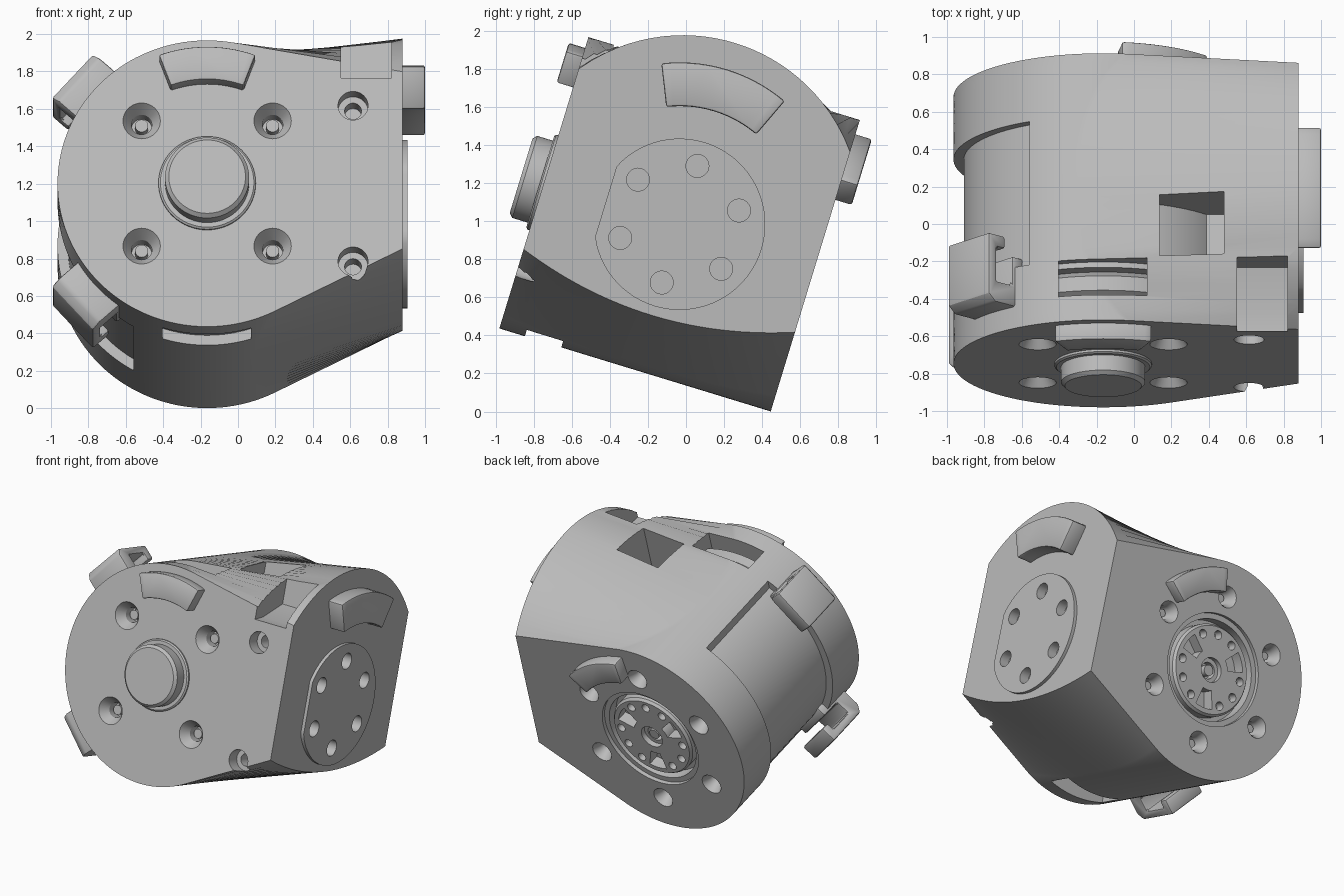
import bpy, bmesh
from math import sin, cos, pi, radians, atan2, acos, hypot, sqrt
from mathutils import Matrix

if "Cube" in bpy.data.objects:
    bpy.data.objects.remove(bpy.data.objects["Cube"], do_unlink=True)

# Housing dimensions, in the untilted frame (front at y = 0, bottom at z = 0)
R, CX, CZ = 0.80, -0.165, 0.80
DEPTH, END = 1.49, 0.88
MID = DEPTH / 2
TILT = Matrix.Translation((0, -0.98, 0.436)) @ Matrix.Rotation(radians(-17), 4, 'X')

grey = bpy.data.materials.new("light_grey")
grey.use_nodes = True
grey.diffuse_color = (0.5, 0.5, 0.5, 1)
grey.node_tree.nodes["Principled BSDF"].inputs["Base Color"].default_value = (0.5, 0.5, 0.5, 1)


def add_loft(bm, rings):
    """Closed solid through a list of matching point rings."""
    rows = [[bm.verts.new(p) for p in ring] for ring in rings]
    n = len(rows[0])
    for low, high in zip(rows, rows[1:]):
        for i in range(n):
            j = (i + 1) % n
            bm.faces.new((low[i], low[j], high[j], high[i]))
    bm.faces.new(rows[0][::-1])
    bm.faces.new(rows[-1])


def make(name, solids):
    bm = bmesh.new()
    for rings in solids:
        add_loft(bm, rings)
    bmesh.ops.recalc_face_normals(bm, faces=bm.faces)
    mesh = bpy.data.meshes.new(name)
    bm.to_mesh(mesh)
    bm.free()
    mesh.materials.append(grey)
    obj = bpy.data.objects.new(name, mesh)
    bpy.context.collection.objects.link(obj)
    obj.matrix_world = TILT
    return obj


def select(obj):
    bpy.ops.object.select_all(action='DESELECT')
    obj.select_set(True)
    bpy.context.view_layer.objects.active = obj


def cut(obj, solids):
    cutter = make("cutter", solids)
    cutter.hide_render = True
    mod = obj.modifiers.new("cut", 'BOOLEAN')
    mod.operation, mod.solver, mod.object = 'DIFFERENCE', 'EXACT', cutter
    bpy.context.view_layer.update()
    select(obj)
    bpy.ops.object.modifier_apply(modifier=mod.name)
    bpy.data.objects.remove(cutter, do_unlink=True)


def bevel(obj, width):
    mod = obj.modifiers.new("bevel", 'BEVEL')
    mod.width, mod.segments, mod.limit_method = width, 2, 'ANGLE'
    select(obj)
    bpy.ops.object.modifier_apply(modifier=mod.name)


def on_face(face, a, b, h):
    """Point at (a, b) on a housing face, raised by h."""
    return {"front": (a, -h, b), "back": (a, DEPTH + h, b), "side": (END + h, a, b)}[face]


def lathe(face, a, b, profile, n=40):
    return [[on_face(face, a + r * cos(2 * pi * i / n), b + r * sin(2 * pi * i / n), h)
             for i in range(n)] for r, h in profile]


def prism(face, outline, h0, h1):
    return [[on_face(face, a, b, h) for a, b in outline] for h in (h0, h1)]


def arc_sector(a, b, r0, r1, start, end, n=14):
    angles = [radians(start + (end - start) * i / n) for i in range(n + 1)]
    return ([(a + r1 * cos(t), b + r1 * sin(t)) for t in angles]
            + [(a + r0 * cos(t), b + r0 * sin(t)) for t in reversed(angles)])


def box(x0, x1, y0, y1, z0, z1):
    return [[(x0, y0, z), (x1, y0, z), (x1, y1, z), (x0, y1, z)] for z in (z0, z1)]


def polar(a, b, r, start, count):
    for i in range(count):
        t = radians(start) + 2 * pi * i / count
        yield a + r * cos(t), b + r * sin(t)


# Housing: round barrel blending into a flat end with curved top and bottom edges
def section(y):
    top = 0.86 + sqrt(0.935 ** 2 - (y - MID) ** 2)
    low = 0.30 + 0.135 * ((y - MID) / MID) ** 2

    def tangent(z, sign):
        dx, dz = END - CX, z - CZ
        return atan2(dz, dx) + sign * acos(R / hypot(dx, dz))
    t0, t1 = tangent(top, 1), tangent(low, -1) + 2 * pi
    n = 90
    arc = [t0 + (t1 - t0) * i / n for i in range(n + 1)]
    return ([(END, y, top)] + [(CX + R * cos(t), y, CZ + R * sin(t)) for t in arc]
            + [(END, y, low)])


housing = make("housing", [[section(DEPTH * i / 28) for i in range(29)]])

countersunk = [(0.105, 0.01), (0.1, 0), (0.055, -0.07), (0.055, -0.16)]
small_sunk = [(0.085, 0.01), (0.08, 0), (0.05, -0.06), (0.05, -0.16)]
counterbore = [(0.08, 0.02), (0.08, -0.1), (0.045, -0.1), (0.045, -0.2)]
side_holes = [lathe("side", a, b, [(0.06, 0.1), (0.06, -0.05)])
              for a, b in polar(MID, CZ, 0.32, 90, 6)]

cuts = [box(-1.3, -0.56, 0.34, 1.14, -0.2, 1.8),        # sleeve opening
        box(-0.405, 0.07, 0.14, 0.34, 1.38, 1.8),       # top slot
        box(-0.405, 0.07, 0.14, 0.34, -0.2, 0.22),      # bottom slot
        box(0.135, 0.48, 0.35, 0.68, 1.3, 2.2)]         # top pocket
# Notch in the upper front edge, with a sloping floor
cuts.append([[(x, -0.1, 1.38), (x, 0.1, 1.4), (x, 0.33, 1.48), (x, 0.33, 2.2), (x, -0.1, 2.2)]
             for x in (0.55, 0.82)])
cuts += [lathe("front", a, b, countersunk) for a, b in polar(CX, CZ, 0.495, 45, 4)]
cuts += [lathe("front", 0.615, CZ + s * 0.435, counterbore) for s in (-1, 1)]
cuts += [lathe("back", a, b, small_sunk) for a, b in polar(CX, CZ, 0.55, 30, 6)]
cuts.append(lathe("back", CX, CZ, [(0.41, 0.02), (0.41, -0.03), (0.37, -0.03), (0.37, -0.12)], 72))
cut(housing, cuts + side_holes)

# Bolt head pins in the front and back holes
make("front_bolts", [lathe("front", a, b, [(0.035, -0.17), (0.035, -0.09)], 16)
                     for a, b in polar(CX, CZ, 0.495, 45, 4)])
make("back_bolts", [lathe("back", a, b, [(0.03, -0.17), (0.03, -0.08)], 16)
                    for a, b in polar(CX, CZ, 0.55, 30, 6)])

# Inner sleeve seen through the left opening, inner ring seen through the slots
make("inner_sleeve", [lathe("back", CX, CZ, [(0.745, -1.18), (0.745, -0.33)], 96)])
make("inner_ring", [lathe("back", CX, CZ, [(0.66, -1.34), (0.72, -1.3), (0.72, -1.22), (0.66, -1.18)], 96)])

# Front boss with collar
make("front_boss", [lathe("front", CX, CZ, [(0.26, -0.05), (0.26, 0.012), (0.25, 0.02), (0.225, 0.02),
                                            (0.225, 0.105), (0.205, 0.125)], 64)])

# Output disc on the back, with hub hole, windows and bolt holes
disc = make("output_disc", [lathe("back", CX, CZ, [(0.335, -0.15), (0.335, -0.04), (0.32, -0.02)], 72)])
disc_cuts = [lathe("back", CX, CZ, [(0.09, 0.02), (0.09, -0.06), (0.06, -0.06), (0.06, -0.13)])]
for mid in (30, 150, 270):
    disc_cuts.append(prism("back", arc_sector(CX, CZ, 0.15, 0.285, mid - 15, mid + 15, 6), 0.02, -0.11))
    for step in (30, 60, 90):
        t = radians(mid + step)
        disc_cuts.append(lathe("back", CX + 0.265 * cos(t), CZ + 0.265 * sin(t),
                               [(0.032, 0.02), (0.032, -0.09)], 20))
cut(disc, disc_cuts)
make("output_hub", [lathe("back", CX, CZ, [(0.04, -0.14), (0.04, -0.05)], 24)])

# Raised arc tabs on three faces
tabs = [make("front_tab", [prism("front", arc_sector(CX, CZ, 0.555, 0.74, 69.5, 110.5), -0.03, 0.09)]),
        make("back_tab", [prism("back", arc_sector(CX, CZ, 0.555, 0.73, 40, 82), -0.03, 0.09)]),
        make("side_tab", [prism("side", arc_sector(MID, CZ, 0.62, 0.85, 66.5, 113.5), -0.03, 0.12)])]
for tab in tabs:
    bevel(tab, 0.012)

# Side mounting plate: disc with one flat edge
outline = [(max(a, 0.34), b) for a, b in polar(MID, CZ, 0.45, 0, 72)]
plate = make("side_plate", [prism("side", outline, -0.03, 0.025)])
cut(plate, side_holes)

# Two hook clips on the left of the barrel
HOOK = [(0.12, 0.74), (0.12, 0.92), (0.16, 0.97), (0.50, 0.97), (0.50, 0.85), (0.43, 0.85),
        (0.43, 0.91), (0.24, 0.91), (0.24, 0.80), (0.40, 0.80), (0.40, 0.72)]
clips = []
for name, angle in (("upper_clip", 138), ("lower_clip", 222)):
    c, s = cos(radians(angle)), sin(radians(angle))
    clip = make(name, [[[(CX + r * c - w * s, y, CZ + r * s + w * c) for y, r in HOOK]
                        for w in (-0.165, 0.165)]])
    bevel(clip, 0.015)

# Smooth rounded surfaces, keep edges sharp
for obj in bpy.context.scene.objects:
    if obj.type == 'MESH':
        select(obj)
        bpy.ops.object.shade_smooth_by_angle(angle=radians(28))
